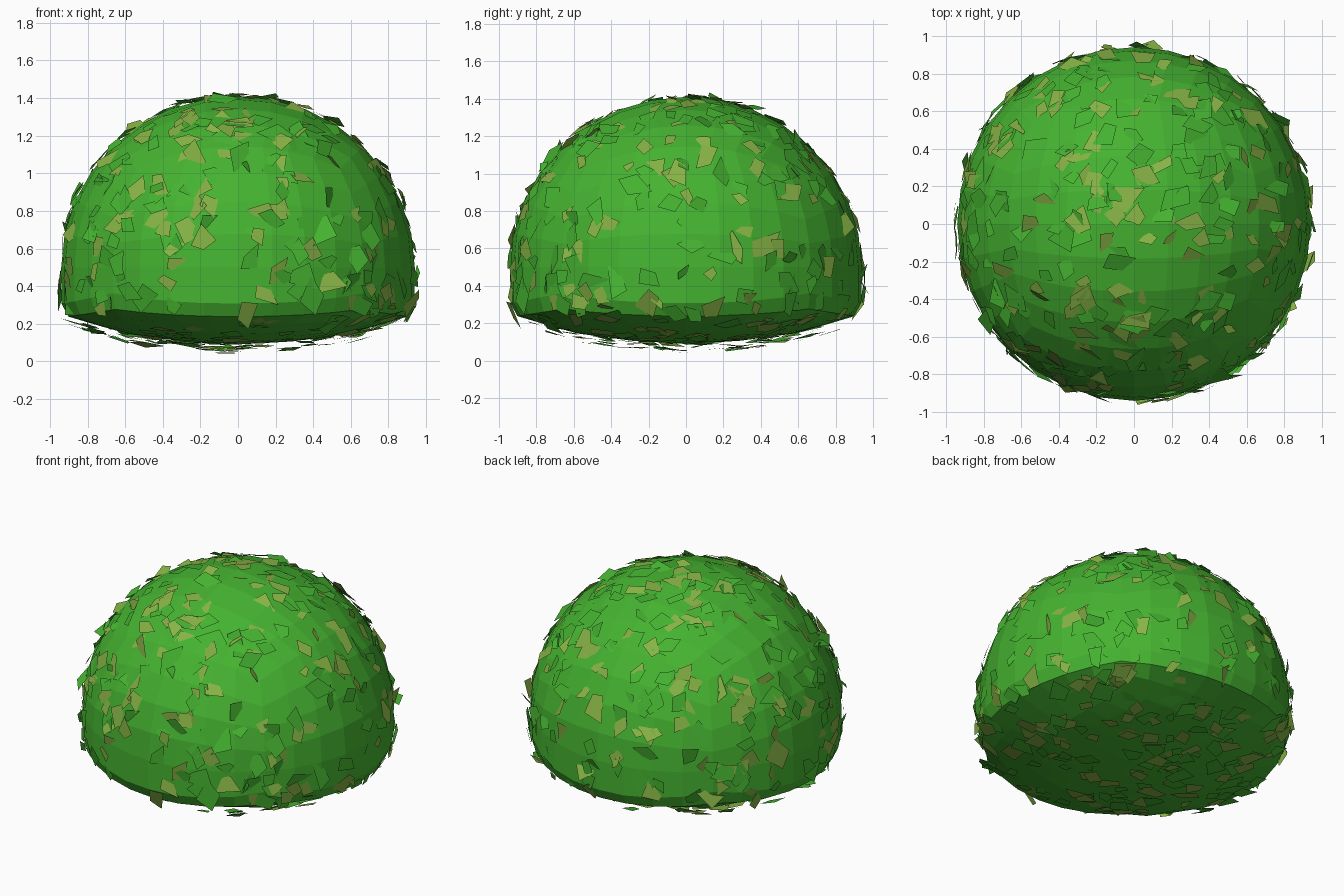
import bpy, bmesh, math, random
from mathutils import Vector, Matrix

if "Cube" in bpy.data.objects:
    bpy.data.objects.remove(bpy.data.objects["Cube"])

random.seed(7)


def material(name, rgb):
    mat = bpy.data.materials.new(name)
    mat.diffuse_color = (*rgb, 1)
    mat.use_nodes = True
    mat.node_tree.nodes["Principled BSDF"].inputs["Base Color"].default_value = mat.diffuse_color
    return mat


def make_object(name, bm, mats):
    mesh = bpy.data.meshes.new(name)
    bm.to_mesh(mesh)
    bm.free()
    for m in mats:
        mesh.materials.append(m)
    obj = bpy.data.objects.new(name, mesh)
    bpy.context.collection.objects.link(obj)
    return obj


green = material("bush_green", (0.06, 0.45, 0.03))
olive = material("leaf_olive", (0.24, 0.45, 0.06))

# Underside profile: latitude below the equator, radius, height
UNDERSIDE = [(0, 0.94, 0.50), (11, 0.94, 0.31), (23, 0.90, 0.235),
             (45, 0.58, 0.145), (68, 0.28, 0.105), (90, 0.0, 0.09)]


def bush_point(co):
    """Map a cube point onto the dome with its flattened underside."""
    d = Vector([math.tan(c * math.pi / 4) for c in co]).normalized()
    if d.z >= 0:
        return Vector((0.94 * d.x, 0.94 * d.y, 0.5 + 0.91 * d.z))
    lat = math.degrees(math.asin(min(1, -d.z)))
    flat = Vector((d.x, d.y, 0))
    flat = flat.normalized() if flat.length > 1e-6 else flat
    for (a0, r0, z0), (a1, r1, z1) in zip(UNDERSIDE, UNDERSIDE[1:]):
        if lat <= a1:
            t = (lat - a0) / (a1 - a0)
            p = flat * (r0 + (r1 - r0) * t)
            p.z = z0 + (z1 - z0) * t
            return p
    return Vector((0, 0, 0.09))


# Bush body: gridded cube rounded into a dome
bm = bmesh.new()
bmesh.ops.create_cube(bm, size=2)
bmesh.ops.subdivide_edges(bm, edges=bm.edges[:], cuts=7, use_grid_fill=True)
for v in bm.verts:
    v.co = bush_point(v.co)
bmesh.ops.recalc_face_normals(bm, faces=bm.faces[:])
spots = [([v.co.copy() for v in f.verts], f.normal.copy(), f.calc_area()) for f in bm.faces]
make_object("bush_body", bm, [green])

# Leaves: irregular four-sided cards scattered over the body
leaves = bmesh.new()
for corners, normal, _ in random.choices(spots, weights=[s[2] for s in spots], k=560):
    u, w = random.random(), random.random()
    spot = corners[0].lerp(corners[1], u).lerp(corners[3].lerp(corners[2], u), w)
    under = normal.z < -0.7
    spot += normal * (random.uniform(0.0, 0.05) if under else random.uniform(0.0, 0.022))
    tilt = random.gauss(0, 0.08 if under else 0.28)
    rot = (normal.to_track_quat('Z', 'Y').to_matrix()
           @ Matrix.Rotation(random.uniform(0, math.tau), 3, 'Z')
           @ Matrix.Rotation(tilt, 3, 'X'))
    size = random.uniform(0.05, 0.1)
    verts = []
    for k in range(4):
        a = math.tau * (k + random.uniform(-0.3, 0.3)) / 4
        r = size * random.uniform(0.65, 1.25)
        p = spot + rot @ Vector((r * math.cos(a), 0.8 * r * math.sin(a), 0))
        reach = math.hypot(p.x, p.y)
        if reach > 1:
            p.x, p.y = p.x / reach, p.y / reach
        p.z = max(p.z, 0)
        verts.append(leaves.verts.new(p))
    leaves.faces.new(verts).material_index = int(random.random() < 0.42)
make_object("leaves", leaves, [green, olive])
